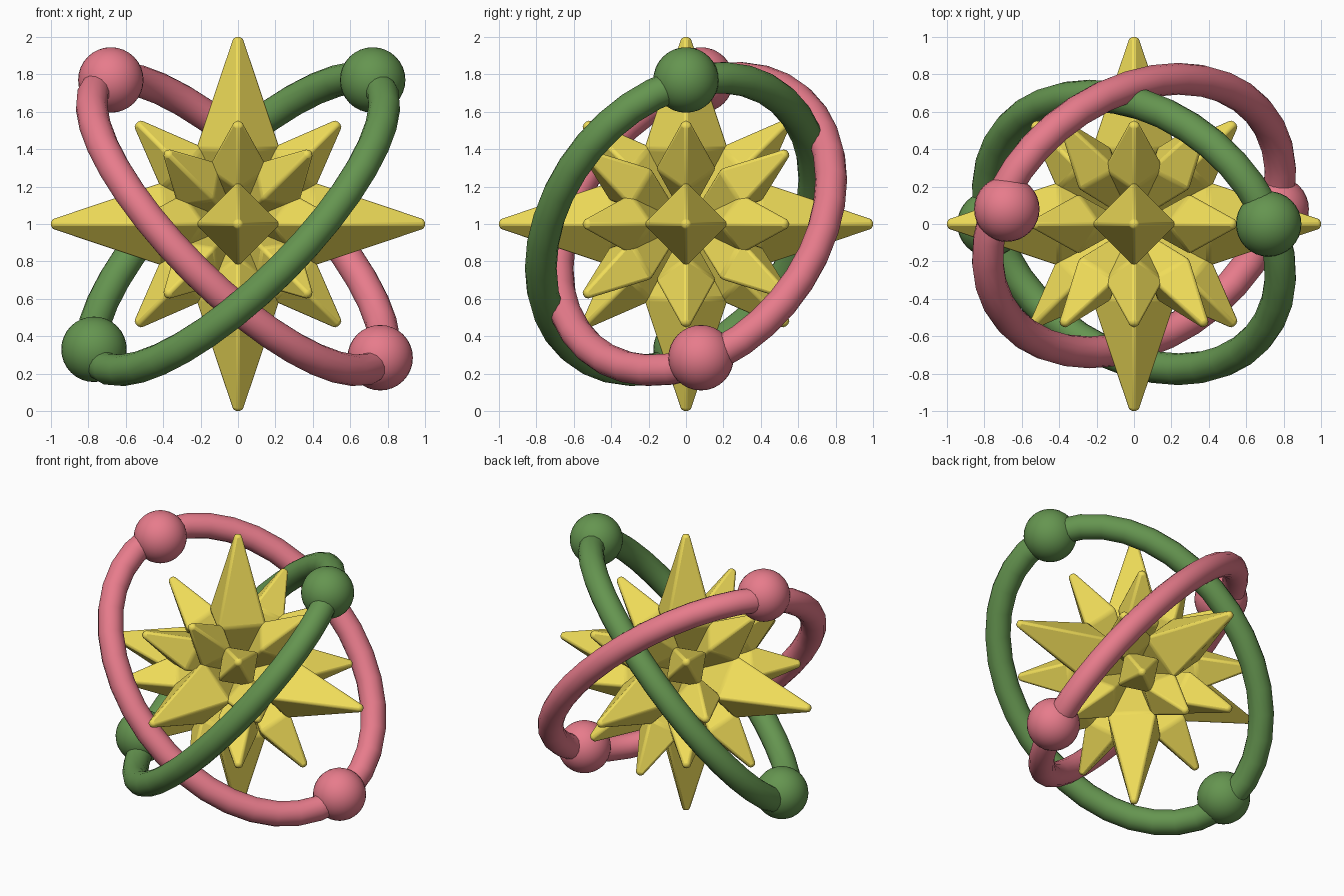
import bpy, bmesh
from math import sin, cos, pi, sqrt
from mathutils import Vector, Matrix
from itertools import product

if "Cube" in bpy.data.objects:
    bpy.data.objects.remove(bpy.data.objects["Cube"])

CENTRE = Vector((0, 0, 1))


def material(name, col):
    m = bpy.data.materials.new(name)
    m.diffuse_color = (*col, 1)
    m.use_nodes = True
    m.node_tree.nodes["Principled BSDF"].inputs["Base Color"].default_value = m.diffuse_color
    return m


yellow = material("yellow", (0.87, 0.72, 0.10))
green = material("green", (0.13, 0.30, 0.08))
pink = material("pink", (0.80, 0.20, 0.26))


def finish(bm, name, mat, angle):
    bmesh.ops.recalc_face_normals(bm, faces=bm.faces)
    me = bpy.data.meshes.new(name)
    bm.to_mesh(me)
    bm.free()
    ob = bpy.data.objects.new(name, me)
    bpy.context.collection.objects.link(ob)
    me.materials.append(mat)
    bpy.ops.object.select_all(action='DESELECT')
    ob.select_set(True)
    bpy.context.view_layer.objects.active = ob
    bpy.ops.object.shade_smooth_by_angle(angle=angle)
    return ob


# four-sided spike: point at the core, widest at waist, blunt tip
def spike(name, direction, length, waist, radius):
    d = Vector(direction).normalized()
    ref = Vector((0, 1, 0)) if abs(d.y) < 0.9 else Vector((1, 0, 0))
    a = d.cross(ref).normalized()
    b = d.cross(a)
    bm = bmesh.new()
    core = bm.verts.new(CENTRE)
    rings = []
    for h, r in ((waist, radius), (length, 0.03)):
        rings.append([bm.verts.new(CENTRE + d * h + (a * cos(k * pi / 2) + b * sin(k * pi / 2)) * r)
                      for k in range(4)])
    lo, hi = rings
    for k in range(4):
        n = (k + 1) % 4
        bm.faces.new((core, lo[n], lo[k]))
        bm.faces.new((lo[k], lo[n], hi[n], hi[k]))
    bm.faces.new(hi)
    ob = finish(bm, name, yellow, 0.5)
    bev = ob.modifiers.new("soft_edges", 'BEVEL')
    bev.width = 0.016
    bev.segments = 2
    bev.limit_method = 'ANGLE'
    bev.angle_limit = 0.4


# six long spikes on the axes
for i in range(3):
    for s in (-1, 1):
        v = [0, 0, 0]
        v[i] = s
        spike("long_spike", v, 1.0, 0.40, 0.23)

# twenty short spikes: four in the xz plane, then eight leaning to front and back
for sx, sz in product((-1, 1), repeat=2):
    spike("short_spike", (sx, 0, sz), 0.765, 0.42, 0.165)
for sy in (-1, 1):
    for k in range(8):
        spike("short_spike", (cos(k * pi / 4), sy, sin(k * pi / 4)), 0.765, 0.42, 0.165)


# tilted oval ring made of a swept round tube
def ring(name, mirror, yc, mat):
    major = Vector((mirror, 0, 1)).normalized()
    normal = Vector((mirror, 0.65, -1)).normalized()
    if mirror < 0:
        normal = Vector((-1, 0.65, -1)).normalized()
    minor = normal.cross(major)
    A, B, T, N, M = 1.055, 0.805, 0.085, 36, 14
    bm = bmesh.new()
    loops = []
    for i in range(N):
        t = 2 * pi * i / N
        p = CENTRE + Vector((0, yc, 0)) + major * A * cos(t) + minor * B * sin(t)
        out = (major * B * cos(t) + minor * A * sin(t)).normalized()
        loops.append([bm.verts.new(p + (out * cos(2 * pi * j / M) + normal * sin(2 * pi * j / M)) * T)
                      for j in range(M)])
    for i in range(N):
        p, q = loops[i], loops[(i + 1) % N]
        for j in range(M):
            n = (j + 1) % M
            bm.faces.new((p[j], q[j], q[n], p[n]))
    finish(bm, name, mat, 1.0)


ring("green_ring", 1, -0.045, green)
ring("pink_ring", -1, 0.045, pink)


# balls riding on the rings
def ball(name, pos, mat):
    bm = bmesh.new()
    bmesh.ops.create_uvsphere(bm, u_segments=32, v_segments=16, radius=0.175,
                              matrix=Matrix.Translation(pos))
    finish(bm, name, mat, 1.0)


ball("green_ball", (0.72, 0, 1.77), green)
ball("green_ball", (-0.77, 0, 0.33), green)
ball("pink_ball", (-0.68, 0.08, 1.77), pink)
ball("pink_ball", (0.76, 0.08, 0.285), pink)
